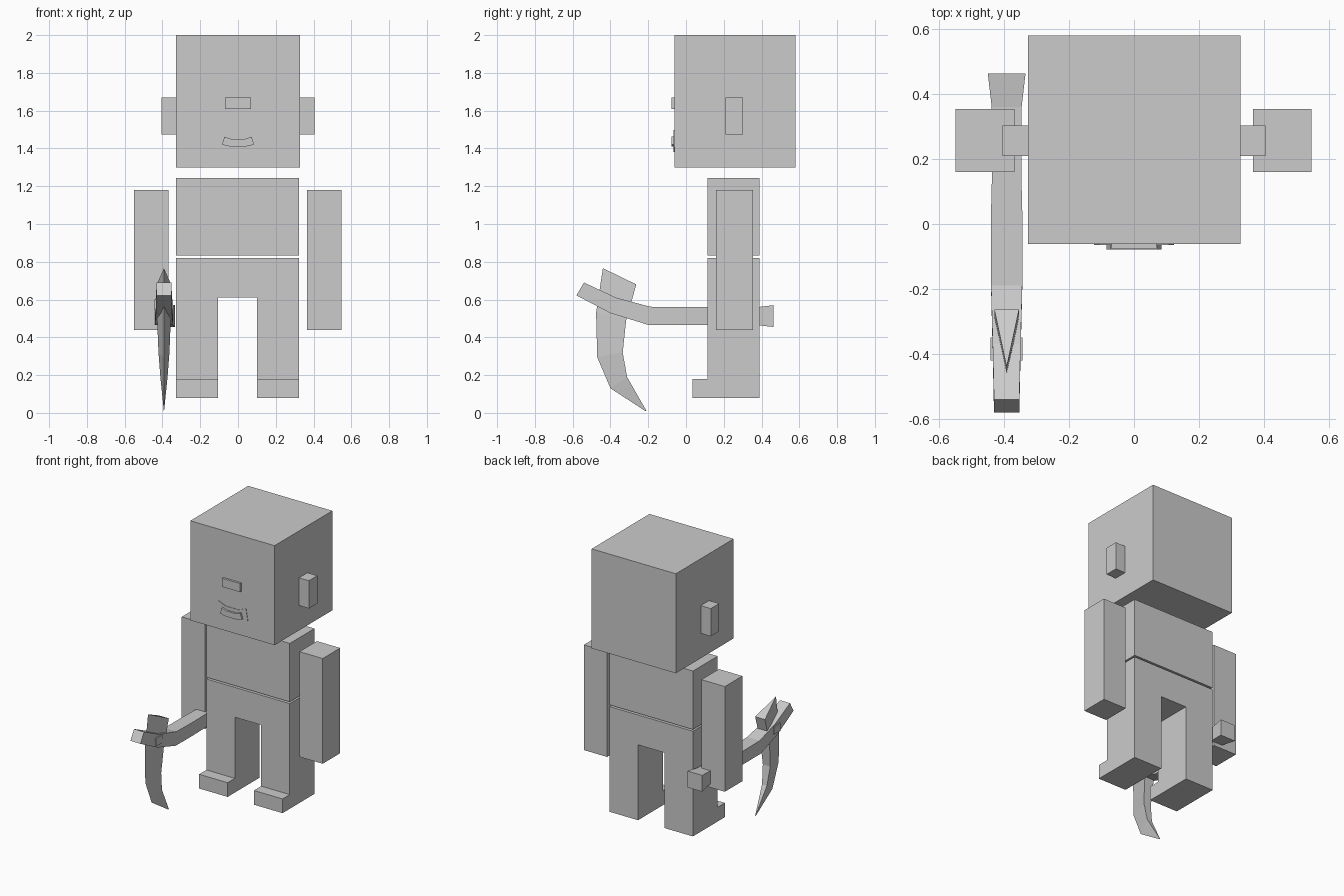
import bpy
import bmesh

if "Cube" in bpy.data.objects:
    bpy.data.objects.remove(bpy.data.objects["Cube"], do_unlink=True)

# Single plain grey for the whole figure
grey = bpy.data.materials.new("plain grey")
grey.use_nodes = True
colour = (0.6, 0.6, 0.6, 1)
grey.diffuse_color = colour
grey.node_tree.nodes["Principled BSDF"].inputs["Base Color"].default_value = colour


def loft(name, rings):
    """Skin a closed solid through rings that share one point count."""
    bm = bmesh.new()
    loops = [[bm.verts.new(p) for p in ring] for ring in rings]
    n = len(loops[0])
    for a, b in zip(loops, loops[1:]):
        for i in range(n):
            j = (i + 1) % n
            bm.faces.new((a[i], a[j], b[j], b[i]))
    bm.faces.new(loops[0])
    bm.faces.new(loops[-1])
    bmesh.ops.remove_doubles(bm, verts=bm.verts, dist=0.0005)
    bmesh.ops.recalc_face_normals(bm, faces=bm.faces)
    mesh = bpy.data.meshes.new(name)
    bm.to_mesh(mesh)
    bm.free()
    mesh.materials.append(grey)
    obj = bpy.data.objects.new(name, mesh)
    bpy.context.collection.objects.link(obj)
    return obj


def front_profile(name, points, y0, y1):
    """Extrude an x-z outline from y0 to y1."""
    return loft(name, [[(x, y, z) for x, z in points] for y in (y0, y1)])


def box(name, x, y, z):
    outline = [(x[0], z[0]), (x[1], z[0]), (x[1], z[1]), (x[0], z[1])]
    return front_profile(name, outline, *y)


# Head, ears and nose
box("head", (-0.327, 0.328), (-0.062, 0.58), (1.3, 2.0))
box("right_ear", (-0.405, -0.327), (0.21, 0.303), (1.475, 1.67))
box("left_ear", (0.328, 0.405), (0.21, 0.303), (1.475, 1.67))
box("nose", (-0.07, 0.07), (-0.077, -0.062), (1.61, 1.67))


# Curved mouth: a thin outline plate with a raised inner strip
def smile(name, half, y0, y1):
    left = [(-x, z) for x, z in reversed(half)]
    front_profile(name, half + left, y0, y1)


smile("lips", [(0.053, 1.38), (0.123, 1.407), (0.107, 1.498), (0.05, 1.475)], -0.065, -0.062)
smile("mouth", [(0.04, 1.41), (0.085, 1.42), (0.072, 1.462), (0.035, 1.45)], -0.078, -0.062)

# Torso, hips with legs, feet
box("torso", (-0.327, 0.322), (0.115, 0.39), (0.832, 1.243))
front_profile("legs", [(-0.327, 0.08), (-0.105, 0.08), (-0.105, 0.61), (0.1, 0.61),
                       (0.1, 0.08), (0.322, 0.08), (0.322, 0.82), (-0.327, 0.82)], 0.115, 0.39)
for side, x in (("right", (-0.327, -0.105)), ("left", (0.1, 0.322))):
    box(side + "_foot", x, (0.035, 0.115), (0.08, 0.18))

# Arms
for side, x in (("right", (-0.55, -0.368)), ("left", (0.366, 0.547))):
    box(side + "_arm", x, (0.16, 0.354), (0.44, 1.18))

# Pickaxe handle: bottom y-z, top y-z and half width at each station
AXIS = -0.392
handle = [
    ((0.463, 0.455), (0.463, 0.57), 0.058),
    ((0.36, 0.466), (0.36, 0.558), 0.046),
    ((0.16, 0.466), (0.16, 0.56), 0.045),
    ((0.0, 0.466), (0.0, 0.56), 0.049),
    ((-0.2, 0.466), (-0.19, 0.562), 0.048),
    ((-0.4, 0.528), (-0.37, 0.61), 0.043),
    ((-0.58, 0.622), (-0.54, 0.69), 0.039),
]
loft("pickaxe_handle", [[(AXIS - w, *low), (AXIS + w, *low), (AXIS + w, *top), (AXIS - w, *top)]
                        for low, top, w in handle])

# Pickaxe blade: front ridge y-z, flat back y-z and half width
blade = [
    ((-0.44, 0.766), (-0.263, 0.68), 0.038),
    ((-0.476, 0.53), (-0.317, 0.49), 0.036),
    ((-0.47, 0.295), (-0.335, 0.32), 0.029),
    ((-0.4, 0.13), (-0.312, 0.19), 0.019),
    ((-0.212, 0.008), (-0.21, 0.012), 0.001),
]
loft("pickaxe_blade", [[(AXIS, *ridge), (AXIS + w, *back), (AXIS - w, *back)]
                       for ridge, back, w in blade])
box("pickaxe_pin", (AXIS - 0.049, AXIS + 0.049), (-0.42, -0.35), (0.545, 0.6))
